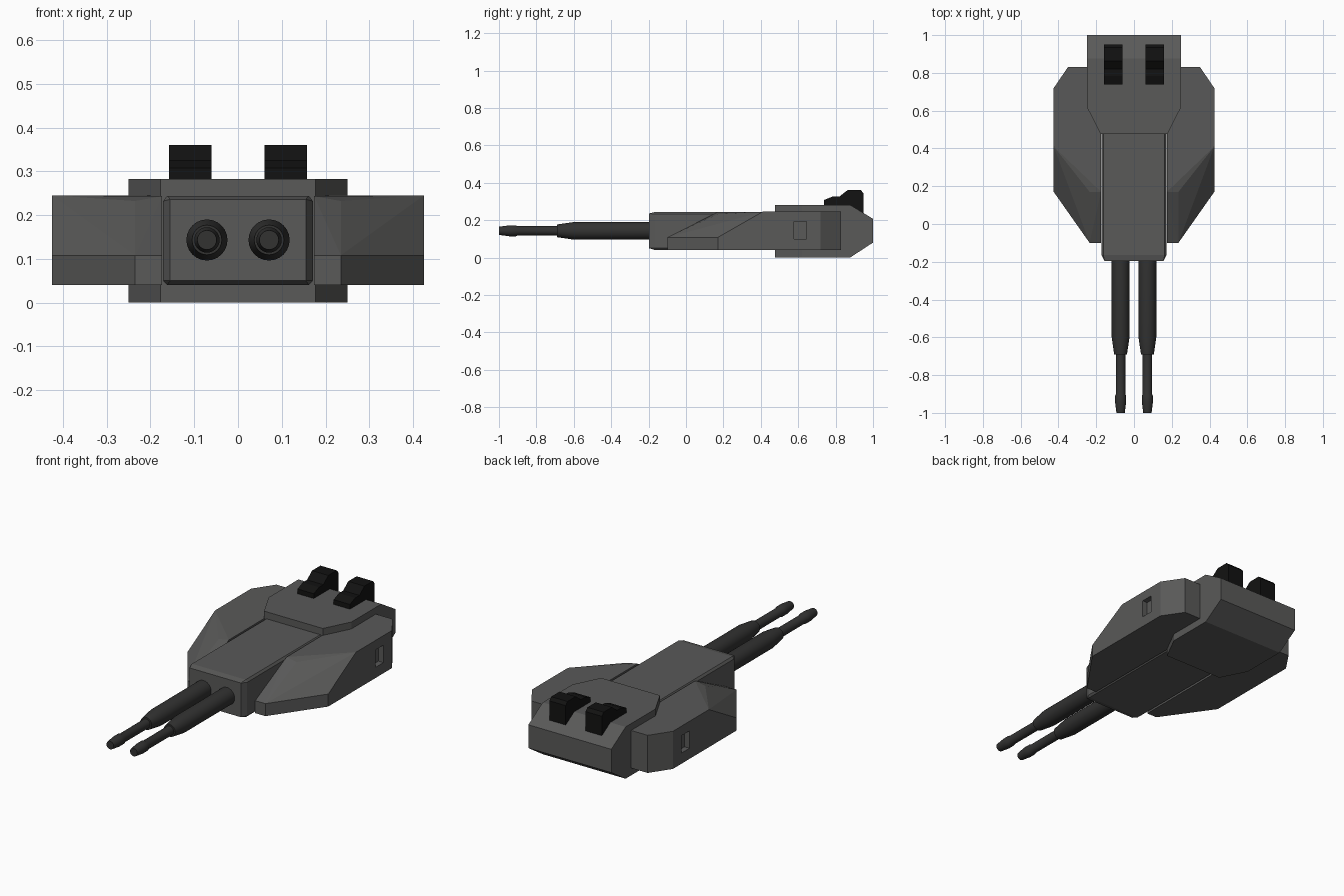
import bpy, bmesh, math
from mathutils import Matrix

if "Cube" in bpy.data.objects:
    bpy.data.objects.remove(bpy.data.objects["Cube"])


def material(name, v):
    m = bpy.data.materials.new(name)
    m.diffuse_color = (v, v, v * 0.98, 1)
    m.use_nodes = True
    m.node_tree.nodes["Principled BSDF"].inputs["Base Color"].default_value = m.diffuse_color
    return m


ARMOUR = material("armour_grey", 0.1)
STEEL = material("barrel_steel", 0.032)
BLACK = material("black", 0.006)


def finish(name, bm, mat):
    bmesh.ops.recalc_face_normals(bm, faces=bm.faces)
    me = bpy.data.meshes.new(name)
    bm.to_mesh(me)
    bm.free()
    me.materials.append(mat)
    ob = bpy.data.objects.new(name, me)
    bpy.context.collection.objects.link(ob)
    return ob


def hull(name, pts, mat, symmetric=False):
    """Convex faceted block through the given points."""
    if symmetric:
        pts = pts + [(-x, y, z) for x, y, z in pts]
    bm = bmesh.new()
    for p in pts:
        bm.verts.new(p)
    bmesh.ops.convex_hull(bm, input=bm.verts)
    bmesh.ops.dissolve_limit(bm, angle_limit=math.radians(1),
                             verts=bm.verts, edges=bm.edges)
    return finish(name, bm, mat)


def prism(name, profile, x0, x1, mat):
    """Side profile (y, z) extruded along x."""
    bm = bmesh.new()
    f = bm.faces.new([bm.verts.new((x0, y, z)) for y, z in profile])
    r = bmesh.ops.extrude_face_region(bm, geom=[f])
    moved = [v for v in r["geom"] if isinstance(v, bmesh.types.BMVert)]
    bmesh.ops.translate(bm, verts=moved, vec=(x1 - x0, 0, 0))
    return finish(name, bm, mat)


def lathe(name, profile, x, z, mat, sides=24):
    """Profile (y, radius) turned around a y-parallel axis."""
    bm = bmesh.new()
    rings = []
    for y, r in profile:
        rings.append([bm.verts.new((x + r * math.cos(a), y, z + r * math.sin(a)))
                      for a in (2 * math.pi * i / sides for i in range(sides))])
    for a, b in zip(rings, rings[1:]):
        for i in range(sides):
            j = (i + 1) % sides
            bm.faces.new((a[i], a[j], b[j], b[i]))
    bm.faces.new(rings[0])
    bm.faces.new(rings[-1])
    ob = finish(name, bm, mat)
    bpy.ops.object.select_all(action='DESELECT')
    bpy.context.view_layer.objects.active = ob
    ob.select_set(True)
    bpy.ops.object.shade_smooth_by_angle(angle=math.radians(30))
    return ob


# Central gun housing with chamfered front
section = [(0.162, 0.04), (0.171, 0.05), (0.171, 0.232), (0.162, 0.244)]
front = [(0.155, -0.197, 0.05), (0.155, -0.197, 0.236)]
hull("gun_housing", front + [(x, y, z) for y in (-0.165, 0.7) for x, z in section],
     ARMOUR, symmetric=True)

# Rear housing: cut front corners, sloped back
rear = [(x, y, z) for z in (0, 0.282) for x, y in ((0.177, 0.477), (0.25, 0.62), (0.25, 0.877))]
rear += [(0.25, 1.0, 0.08), (0.25, 1.0, 0.207)]
hull("rear_housing", rear, ARMOUR, symmetric=True)

# Side pods: faceted wedge with a recessed side slot, mirrored
back_plan = [(0.425, 0.72), (0.35, 0.83), (0.174, 0.83)]
nose_plan = [(0.174, -0.1), (0.235, -0.1), (0.425, 0.17)]
pod_pts = [(x, y, 0.04) for x, y in nose_plan + back_plan]
pod_pts += [(x, y, 0.108) for x, y in nose_plan]
pod_pts += [(x, y, 0.245) for x, y in back_plan]
pod_pts += [(0.174, 0.17, 0.243), (0.235, 0.17, 0.232), (0.425, 0.41, 0.245)]
pod = hull("side_pods", pod_pts, ARMOUR)
slot = [(0.577, 0.098), (0.645, 0.098), (0.645, 0.193), (0.577, 0.193)]
cutter = prism("slot_cutter", slot, 0.395, 0.5, ARMOUR)
cutter.hide_render = True
cut = pod.modifiers.new("slot", 'BOOLEAN')
cut.operation = 'DIFFERENCE'
cut.solver = 'EXACT'
cut.object = cutter
bpy.context.view_layer.objects.active = pod
bpy.ops.object.modifier_apply(modifier="slot")
bpy.data.objects.remove(cutter)
pod.modifiers.new("mirror", 'MIRROR')

# Paired barrels and sight blocks
barrel = [(-0.15, 0.047), (-0.6, 0.047), (-0.69, 0.034), (-0.69, 0.025),
          (-0.9, 0.025), (-0.91, 0.029), (-0.945, 0.029), (-1.0, 0.022)]
sight = [(0.738, 0.26), (0.738, 0.308), (0.783, 0.326), (0.82, 0.326),
         (0.863, 0.36), (0.935, 0.36), (0.95, 0.343), (0.95, 0.225)]
for side, s in (("left", -1), ("right", 1)):
    lathe("barrel_" + side, barrel, 0.071 * s, 0.143, STEEL)
    prism("sight_block_" + side, sight, 0.06 * s, 0.158 * s, BLACK)
